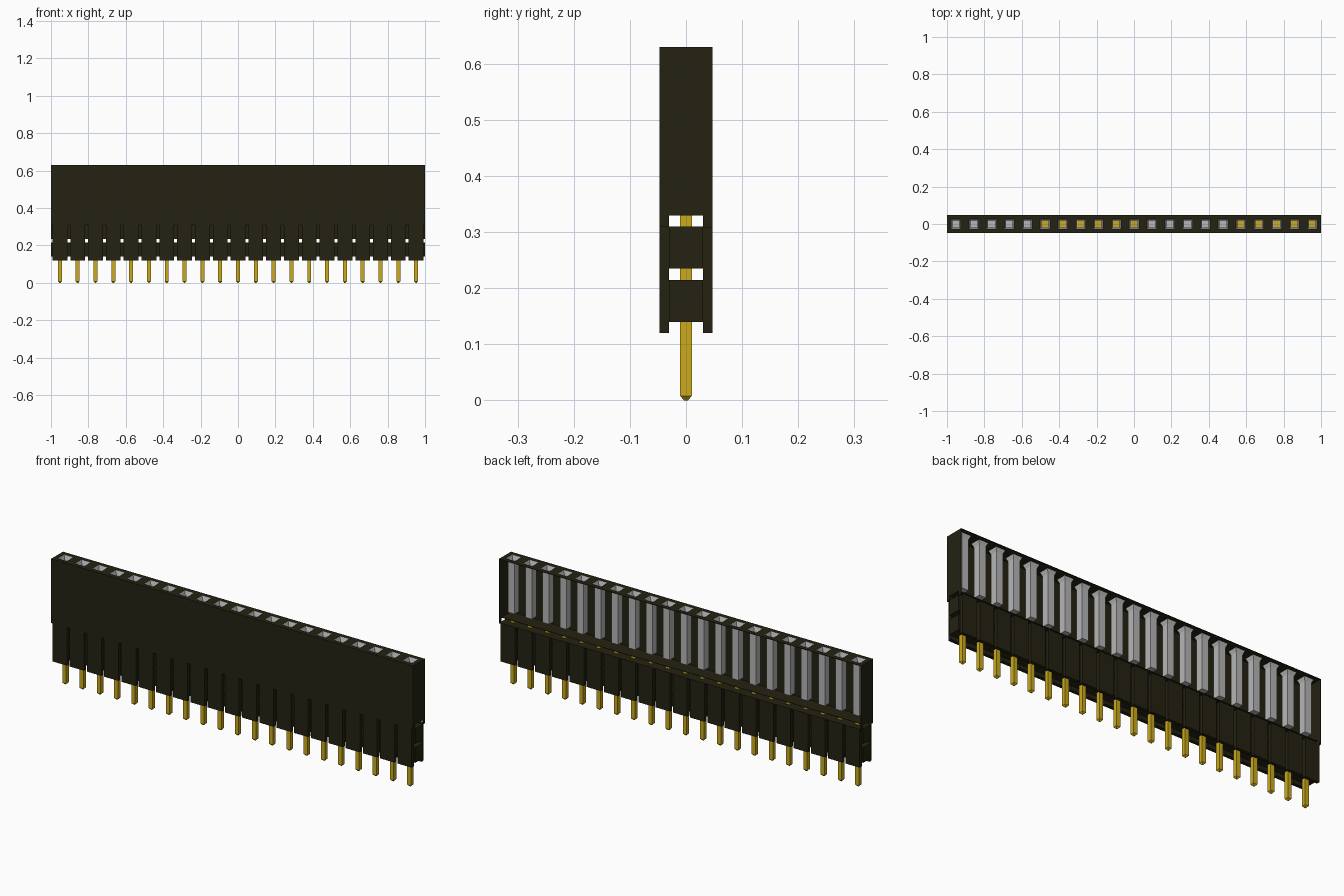
import bpy, bmesh
from mathutils import Matrix

cube = bpy.data.objects.get("Cube")
if cube:
    bpy.data.objects.remove(cube)

COUNT = 21
PITCH = 2 / COUNT
XS = [(i - (COUNT - 1) / 2) * PITCH for i in range(COUNT)]
DEPTH, INNER = 0.047, 0.03      # half depths of the housing and its core
TOP, SHELL, FLOOR, FOOT = 0.63, 0.33, 0.31, 0.12
SKIN = 0.002                    # shell wall thickness


def material(name, rgb):
    m = bpy.data.materials.new(name)
    m.use_nodes = True
    m.diffuse_color = (*rgb, 1)
    bsdf = m.node_tree.nodes["Principled BSDF"]
    bsdf.inputs["Base Color"].default_value = (*rgb, 1)
    bsdf.inputs["Roughness"].default_value = 0.6
    return m


black = material("black plastic", (0.018, 0.016, 0.006))
gold = material("gold metal", (0.60, 0.40, 0.012))
grey = material("grey metal", (0.47, 0.47, 0.47))


def finish(name, bm, mat):
    mesh = bpy.data.meshes.new(name)
    bm.to_mesh(mesh)
    bm.free()
    mesh.materials.append(mat)
    obj = bpy.data.objects.new(name, mesh)
    bpy.context.collection.objects.link(obj)
    return obj


def box(bm, x0, x1, y0, y1, z0, z1):
    place = Matrix.Translation(((x0 + x1) / 2, (y0 + y1) / 2, (z0 + z1) / 2))
    bmesh.ops.create_cube(bm, size=1, matrix=place @ Matrix.Diagonal((x1 - x0, y1 - y0, z1 - z0, 1)))


def square_loft(bm, x, rings, cap_start=True, cap_end=True):
    """Skin square sections given as (half width, height), lowest first."""
    loops = [[bm.verts.new((x + sx * h, sy * h, z))
              for sx, sy in ((-1, -1), (1, -1), (1, 1), (-1, 1))] for h, z in rings]
    for a, b in zip(loops, loops[1:]):
        for k in range(4):
            n = (k + 1) % 4
            bm.faces.new((a[k], a[n], b[n], b[k]))
    if cap_start:
        bm.faces.new(loops[0][::-1])
    if cap_end:
        bm.faces.new(loops[-1])


# Lower core, split by a through channel
bm = bmesh.new()
box(bm, -1, 1, -INNER, INNER, 0.14, 0.215)
box(bm, -1, 1, -INNER, INNER, 0.235, FLOOR)
finish("lower_core", bm, black)

# Lower wall segments with slots between them
bm = bmesh.new()
half = PITCH / 2 - 0.008
for x in XS:
    for y0, y1 in ((-DEPTH, -INNER), (INNER, DEPTH)):
        box(bm, x - half, x + half, y0, y1, FOOT, FLOOR)
finish("wall_segments", bm, black)

# Upper shell: front wall, sill strips, channel ceiling and ends, open at the back
bm = bmesh.new()
box(bm, -1, 1, -DEPTH, -DEPTH + SKIN, FLOOR, TOP)
box(bm, -1, 1, -DEPTH, -INNER, FLOOR, SHELL)
box(bm, -1, 1, INNER, DEPTH, FLOOR - SKIN, FLOOR + SKIN)
box(bm, -1, 1, -DEPTH, INNER, SHELL, SHELL + SKIN)
for x0, x1 in ((-1, -1 + SKIN), (1 - SKIN, 1)):
    box(bm, x0, x1, -DEPTH, DEPTH, SHELL, TOP)
    box(bm, x0, x1, INNER, DEPTH, FLOOR, SHELL)
finish("upper_shell", bm, black)

# Top plate with square openings
MOUTH = 0.026
bm = bmesh.new()
for y0, y1 in ((-DEPTH, -MOUTH), (MOUTH, DEPTH)):
    box(bm, -1, 1, y0, y1, TOP - SKIN, TOP)
edges = [-1] + [x + s * MOUTH for x in XS for s in (-1, 1)] + [1]
for x0, x1 in zip(edges[::2], edges[1::2]):
    box(bm, x0, x1, -MOUTH, MOUTH, TOP - SKIN, TOP)
finish("top_plate", bm, black)

# Sockets with flared mouths
BORE, BASE = 0.018, 0.36
bm = bmesh.new()
for x in XS:
    square_loft(bm, x, [(BORE, BASE), (BORE, 0.61), (MOUTH, TOP)], cap_end=False)
finish("sockets", bm, grey)

# Gold contacts on the floors of two groups of sockets
bm = bmesh.new()
for i, x in enumerate(XS):
    if 5 <= i <= 10 or i >= 16:
        square_loft(bm, x, [(BORE * 0.95, BASE + 0.001), (BORE * 0.95, BASE + 0.003)])
finish("socket_contacts", bm, gold)

# Pins with tapered tips
bm = bmesh.new()
for x in XS:
    square_loft(bm, x, [(0.003, 0), (0.0105, 0.008), (0.0105, SHELL)])
finish("pins", bm, gold)
